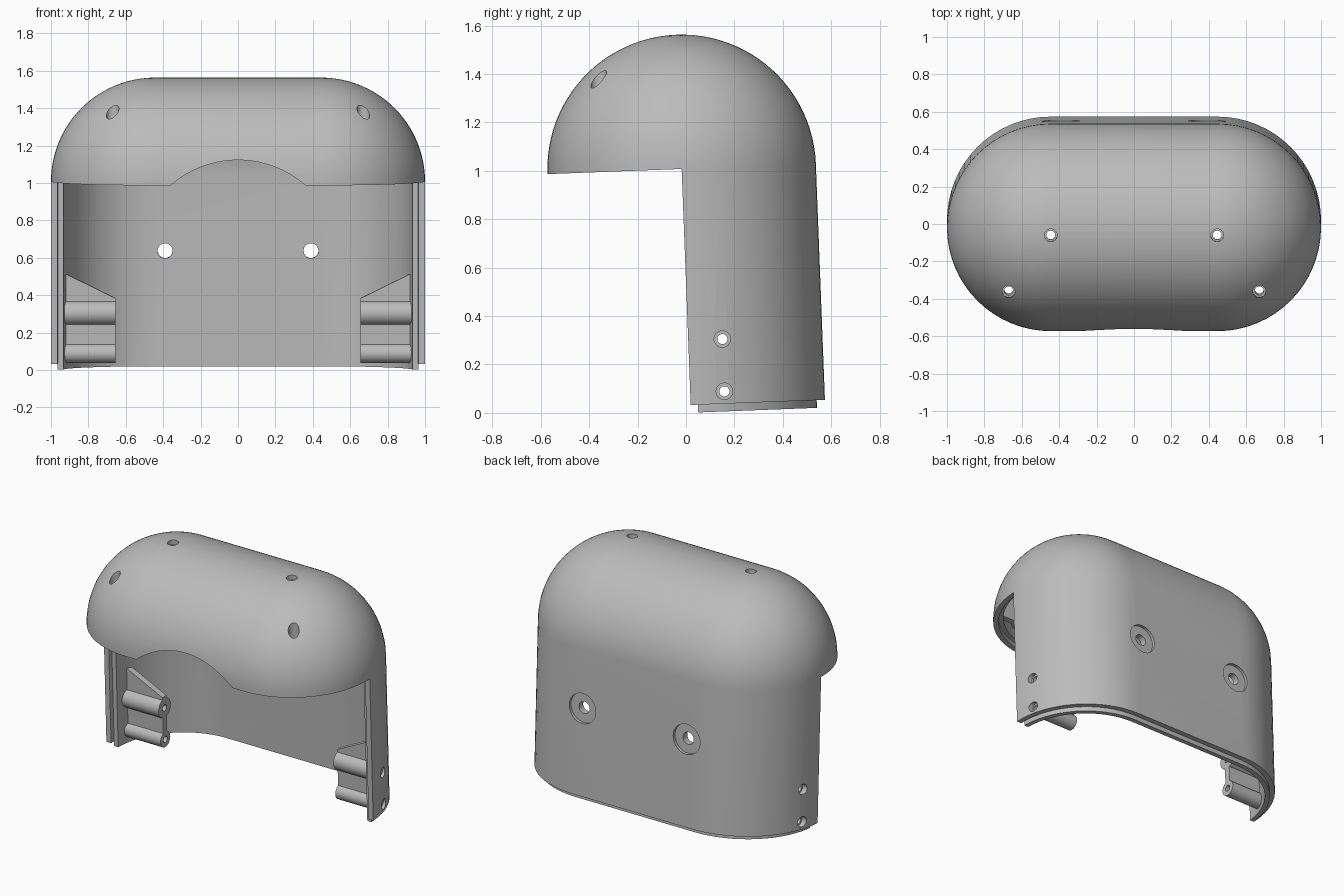
import bpy, bmesh, math
from mathutils import Matrix, Vector

if "Cube" in bpy.data.objects:
    bpy.data.objects.remove(bpy.data.objects["Cube"])

HALF = 0.445                       # half length of the straight middle
R_OUT, R_MID, R_IN = 0.555, 0.52, 0.49
STEP = 0.03                        # rebate between the two wall layers
TILT = Matrix.Translation((0, -0.018, 1.008)) @ Matrix.Rotation(math.radians(2.2), 4, 'X')

grey = bpy.data.materials.new("grey_plastic")
grey.use_nodes = True
grey.diffuse_color = (0.5, 0.5, 0.5, 1)
grey.node_tree.nodes["Principled BSDF"].inputs["Base Color"].default_value = (0.5, 0.5, 0.5, 1)


def make(name, bm):
    bmesh.ops.recalc_face_normals(bm, faces=bm.faces)
    mesh = bpy.data.meshes.new(name)
    bm.to_mesh(mesh)
    bm.free()
    ob = bpy.data.objects.new(name, mesh)
    bpy.context.collection.objects.link(ob)
    return ob


def capsule(name, r, bottom, arc=32, rise=24):
    """Stadium-plan wall topped by a rounded dome centred on z = 0."""
    levels = [(r, bottom)]
    levels += [(r * math.cos(a), r * math.sin(a))
               for a in (math.pi / 2 * i / rise for i in range(rise + 1))]
    bm = bmesh.new()
    rings = []
    for rad, z in levels:
        ring = []
        for side in (1, -1):
            for i in range(arc + 1):
                a = math.pi * (i / arc - 0.5)
                ring.append(bm.verts.new((side * (HALF + rad * math.cos(a)),
                                          side * rad * math.sin(a), z)))
        rings.append(ring)
    for low, high in zip(rings, rings[1:]):
        for i in range(len(low)):
            j = (i + 1) % len(low)
            bm.faces.new((low[i], low[j], high[j], high[i]))
    bm.faces.new(rings[0][::-1])
    bmesh.ops.remove_doubles(bm, verts=bm.verts, dist=1e-5)
    return make(name, bm)


def rod(name, start, end, r, segments=32):
    a, b = Vector(start), Vector(end)
    spin = (b - a).to_track_quat('Z', 'Y').to_matrix().to_4x4()
    bm = bmesh.new()
    bmesh.ops.create_cone(bm, cap_ends=True, segments=segments, radius1=r, radius2=r,
                          depth=(b - a).length,
                          matrix=Matrix.Translation((a + b) / 2) @ spin)
    return make(name, bm)


def prism(name, outline, y0, y1):
    """Outline in x and z, extruded along y."""
    bm = bmesh.new()
    face = bm.faces.new([bm.verts.new((x, y0, z)) for x, z in outline])
    grown = bmesh.ops.extrude_face_region(bm, geom=[face])["geom"]
    bmesh.ops.translate(bm, vec=(0, y1 - y0, 0),
                        verts=[v for v in grown if isinstance(v, bmesh.types.BMVert)])
    return make(name, bm)


def rect(x0, x1, z0, z1):
    return [(x0, z0), (x1, z0), (x1, z1), (x0, z1)]


def combine(ob, tools, operation='DIFFERENCE'):
    for tool in tools:
        mod = ob.modifiers.new("cut", 'BOOLEAN')
        mod.operation, mod.solver, mod.object = operation, 'EXACT', tool
    bpy.context.view_layer.update()
    graph = bpy.context.evaluated_depsgraph_get()
    mesh = bpy.data.meshes.new_from_object(ob.evaluated_get(graph))
    ob.modifiers.clear()
    ob.data = mesh


def discard(tools):
    for tool in tools:
        bpy.data.objects.remove(tool)


# Drill tools for every screw hole
drills = []
SIDE_HOLES = [(0.141, -0.709, 0.065), (0.141, -0.925, 0.052)]   # y, z, tube radius
DOME_HOLES = [(0.67, -0.328, 0.30), (HALF, -0.021, 0.525)]      # x, y, counterbore floor
for s in (1, -1):
    for y, z, _ in SIDE_HOLES:
        drills.append(rod("drill", (s * 0.5, y, z), (s * 1.1, y, z), 0.021))
        drills.append(rod("drill", (s * 0.955, y, z), (s * 1.1, y, z), 0.034))
    for x, y, floor in DOME_HOLES:
        drills.append(rod("drill", (s * x, y, -0.1), (s * x, y, 0.7), 0.024))
        drills.append(rod("drill", (s * x, y, floor), (s * x, y, 0.7), 0.034))
    drills.append(rod("drill", (s * 0.39, 0.3, -0.39), (s * 0.39, 0.7, -0.39), 0.04))
    drills.append(rod("drill", (s * 0.39, 0.535, -0.39), (s * 0.39, 0.7, -0.39), 0.1))


def shell_layer(name, r, r_inside, bottom, inset):
    """One wall layer with the lower front removed and a brow arch cut out."""
    ob = capsule(name, r, bottom)
    tools = [capsule("hollow", r_inside, -1.3),
             prism("front_cut", rect(-1.2, 1.2, -1.4, inset), -1, inset),
             rod("arch_cut", (0, -1, -0.412), (0, -0.2, -0.412), 0.547 + inset, 128)]
    combine(ob, tools + drills)
    discard(tools)
    return ob


parts = [shell_layer("outer_shell", R_OUT, R_MID, -0.976, 0),
         shell_layer("inner_lining", R_MID + 0.001, R_IN, -1.008, STEP)]

for s, side in ((1, "left"), (-1, "right")):
    # Side mount: two screw tubes joined by a gusset plate
    mount = prism(side + "_side_mount",
                  [(s * 0.655, -0.925), (s * 0.94, -0.925),
                   (s * 0.94, -0.49), (s * 0.655, -0.63)], 0.12, 0.162)
    tubes = [rod("tube", (s * 0.655, y, z), (s * 0.95, y, z), r) for y, z, r in SIDE_HOLES]
    combine(mount, tubes, 'UNION')
    discard(tubes)
    combine(mount, drills)

    # Dome screw post with a web running out to the wall
    x, y, _ = DOME_HOLES[0]
    post = rod(side + "_dome_post", (s * x, y, 0.04), (s * x, y, 0.5), 0.055)
    web = prism("web", rect(s * x, s * 0.98, 0.04, 0.4), y - 0.02, y + 0.02)
    limit = capsule("limit", R_MID + 0.01, -0.5)
    combine(post, [web], 'UNION')
    combine(post, [limit], 'INTERSECT')
    combine(post, drills)
    discard([web, limit])
    parts += [mount, post]

discard(drills)

# Lean the whole cover, colour it and smooth the curved faces
for ob in parts:
    ob.data.transform(TILT)
    ob.data.materials.clear()
    ob.data.materials.append(grey)
    bpy.ops.object.select_all(action='DESELECT')
    ob.select_set(True)
    bpy.context.view_layer.objects.active = ob
    bpy.ops.object.shade_smooth_by_angle(angle=math.radians(30))
